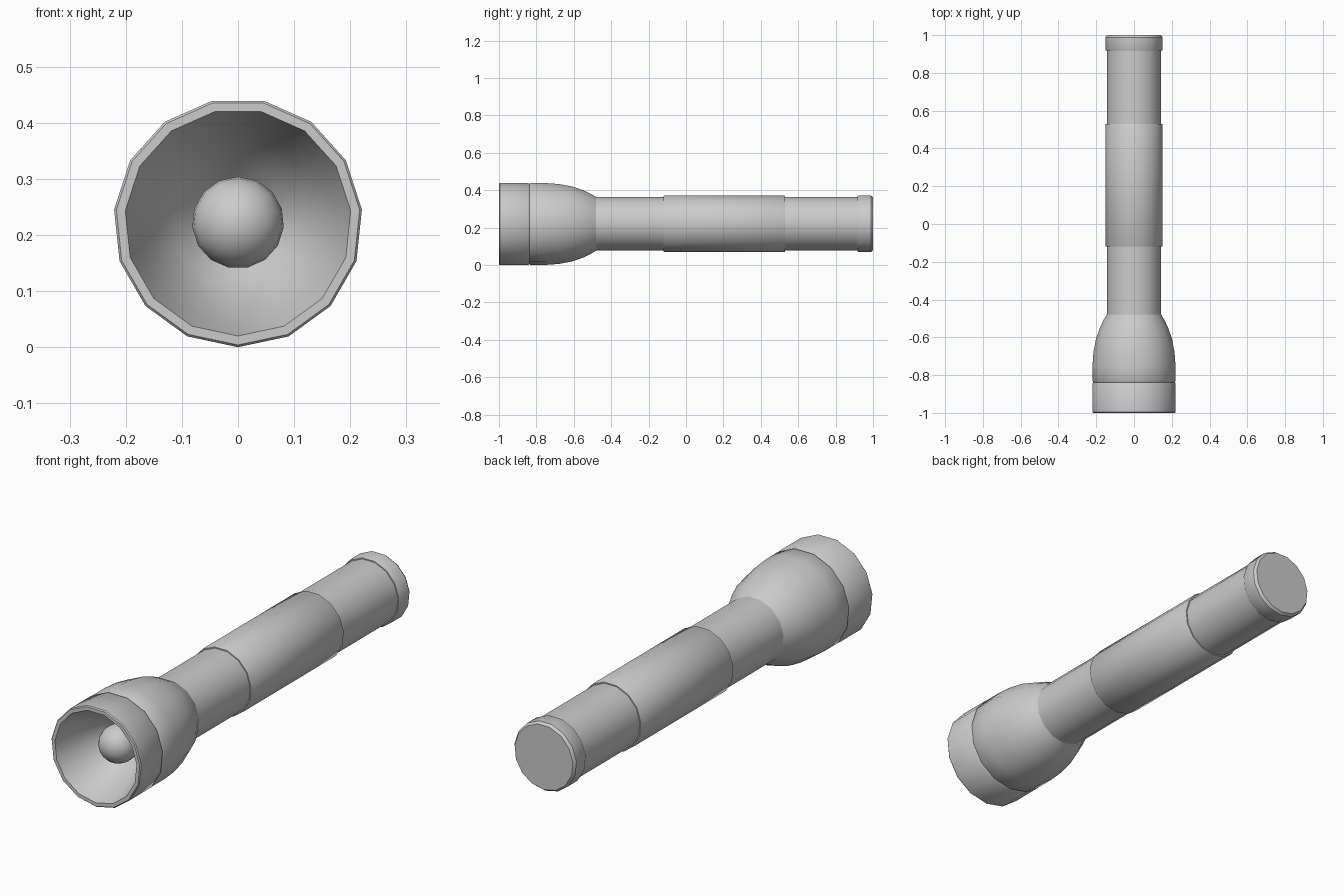
import bpy, bmesh, math

if "Cube" in bpy.data.objects:
    bpy.data.objects.remove(bpy.data.objects["Cube"])

SIDES = 15
AXIS_Z = 0.222


def lathe(name, profile, start=-90):
    """Revolve (y, radius) points about the long axis; normals follow the profile order."""
    bm = bmesh.new()
    rings = []
    for y, r in profile:
        if r == 0:
            rings.append([bm.verts.new((0, y, AXIS_Z))] * SIDES)
            continue
        ring = []
        for i in range(SIDES):
            a = math.radians(start) + 2 * math.pi * i / SIDES
            ring.append(bm.verts.new((r * math.cos(a), y, AXIS_Z + r * math.sin(a))))
        rings.append(ring)
    for a, b in zip(rings, rings[1:]):
        for i in range(SIDES):
            j = (i + 1) % SIDES
            quad = list(dict.fromkeys((a[i], b[i], b[j], a[j])))
            bm.faces.new(quad)
    mesh = bpy.data.meshes.new(name)
    bm.to_mesh(mesh)
    bm.free()
    obj = bpy.data.objects.new(name, mesh)
    bpy.context.collection.objects.link(obj)
    bpy.ops.object.select_all(action='DESELECT')
    obj.select_set(True)
    bpy.context.view_layer.objects.active = obj
    bpy.ops.object.shade_smooth_by_angle(angle=math.radians(35))
    return obj


# Reflector bowl, from its deep centre out to the rim
lathe("reflector", [(-0.75, 0), (-0.755, 0.07), (-0.80, 0.115),
                    (-0.86, 0.15), (-0.93, 0.18), (-1.0, 0.202)])

# Bulb: round front on a short stem reaching the bowl
R = 0.082
bulb = [(-0.84 - R * math.cos(math.radians(t)), R * math.sin(math.radians(t)))
        for t in range(0, 91, 15)]
bulb[0] = (-0.84 - R, 0)
lathe("bulb", bulb + [(-0.75, 0.075)], start=90)

# Bezel ring around the lens opening
lathe("bezel", [(-1.0, 0.202), (-1.0, 0.218), (-0.995, 0.222),
                (-0.845, 0.222), (-0.838, 0.217)])

# Head flaring down to the barrel
lathe("head", [(-0.838, 0.217), (-0.832, 0.221), (-0.75, 0.221), (-0.68, 0.216),
               (-0.61, 0.203), (-0.55, 0.182), (-0.51, 0.163), (-0.48, 0.145)])

# Barrel sections on either side of the grip
lathe("front_barrel", [(-0.48, 0.145), (-0.12, 0.145)])
lathe("rear_barrel", [(0.53, 0.145), (0.918, 0.145)])

# Raised grip sleeve
lathe("grip", [(-0.12, 0.145), (-0.12, 0.15), (-0.117, 0.152),
               (0.527, 0.152), (0.53, 0.15), (0.53, 0.145)])

# Tail cap with softened edges
lathe("tail_cap", [(0.918, 0.145), (0.918, 0.15), (0.924, 0.153),
                   (0.988, 0.153), (1.0, 0.144), (1.0, 0)])
